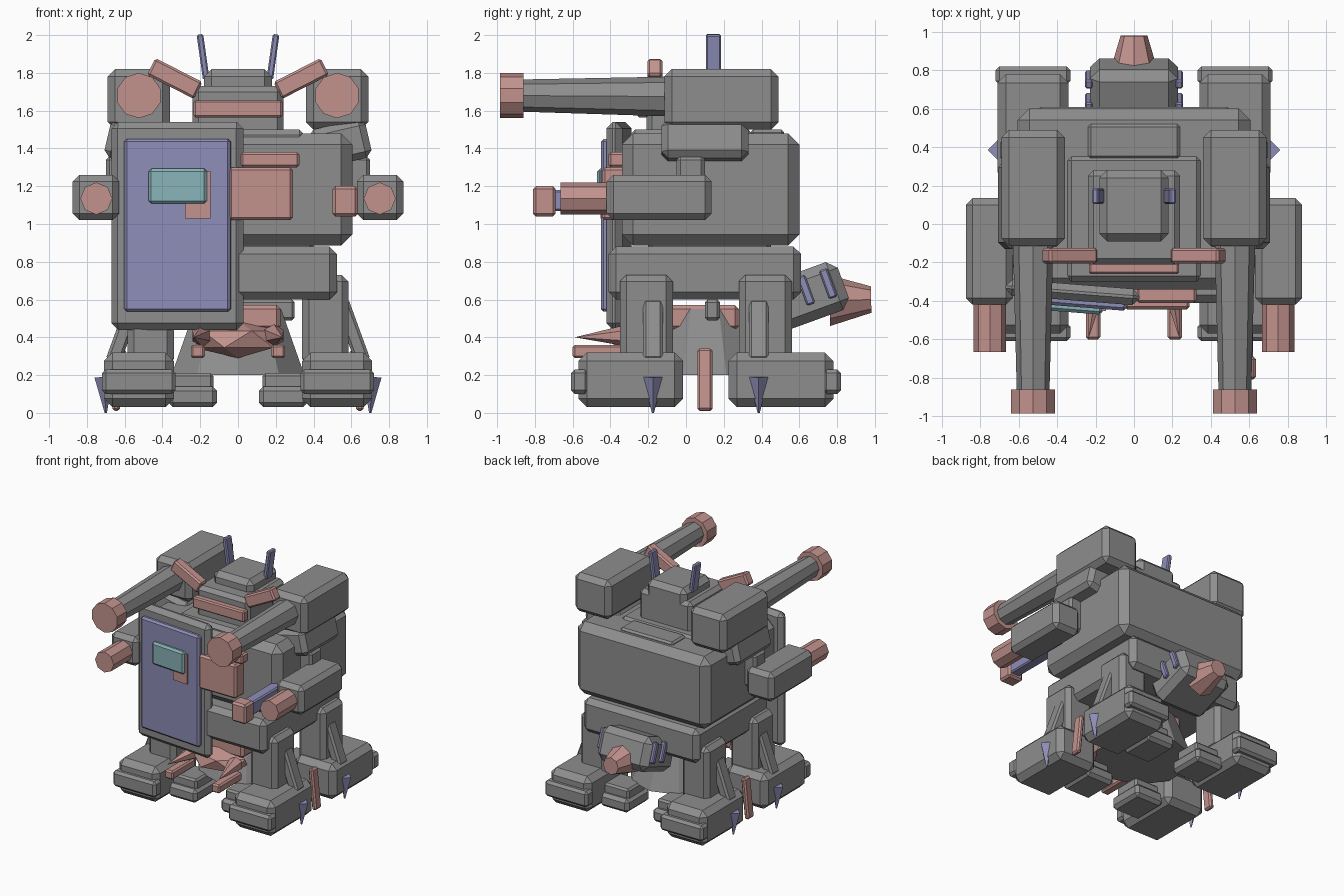
import bpy
from math import radians
from mathutils import Vector

default_cube = bpy.data.objects.get("Cube")
if default_cube:
    bpy.data.objects.remove(default_cube, do_unlink=True)


def material(name, red, green, blue):
    mat = bpy.data.materials.new(name)
    mat.use_nodes = True
    colour = (red, green, blue, 1)
    mat.diffuse_color = colour
    mat.node_tree.nodes["Principled BSDF"].inputs["Base Color"].default_value = colour
    return mat


GREY = material("armour grey", .27, .27, .27)
PINK = material("dusty pink", .54, .29, .27)
BLUE = material("slate blue", .27, .27, .48)
CYAN = material("pale cyan", .25, .45, .48)


def finish(obj, name, mat, bevel=0.0):
    obj.name = name
    obj.data.materials.append(mat)
    if bevel:
        modifier = obj.modifiers.new("chamfer", "BEVEL")
        modifier.width = bevel
        modifier.segments = 1
    return obj


def box(name, mat, centre, size, bevel=.02, tilt=(0, 0, 0)):
    """Chamfered box, tilted in degrees about its centre."""
    rotation = [radians(angle) for angle in tilt]
    bpy.ops.mesh.primitive_cube_add(size=1, location=centre, rotation=rotation)
    obj = bpy.context.object
    for vertex in obj.data.vertices:
        vertex.co = vertex.co * Vector(size)
    return finish(obj, name, mat, bevel)


def block(name, mat, xs, ys, zs, bevel=.02):
    """Chamfered box given by its limits on each axis."""
    limits = (xs, ys, zs)
    return box(name, mat, [(low + high) / 2 for low, high in limits],
               [abs(high - low) for low, high in limits], bevel)


def tube(name, mat, start, end, start_radius, end_radius, sides):
    """Tapered prism running from start to end."""
    start, end = Vector(start), Vector(end)
    axis = end - start
    bpy.ops.mesh.primitive_cone_add(
        vertices=sides, radius1=start_radius, radius2=end_radius, depth=axis.length,
        location=(start + end) / 2, rotation=axis.to_track_quat("Z", "Y").to_euler())
    return finish(bpy.context.object, name, mat)


# Trunk
block("torso", GREY, (-.605, .605), (-.34, .6), (.885, 1.48), .06)
block("chest_plate", GREY, (-.355, .355), (-.3, .36), (1.2, 1.5), .03)
block("back_hatch", GREY, (-.24, .24), (.34, .52), (1.4, 1.5), .015)
block("hips", GREY, (-.525, .525), (-.41, .61), (.6, .88), .04)
block("waist", GREY, (-.4, .4), (-.2, .45), (.8, .95), .02)

# Head
block("head_base", GREY, (-.24, .24), (-.21, .28), (1.46, 1.73), .03)
block("head_top", GREY, (-.18, .18), (-.09, .28), (1.65, 1.82), .04)
block("face_bar", PINK, (-.235, .235), (-.26, -.2), (1.565, 1.655), .01)

# Pelvis
tube("pelvis_skirt", GREY, (0, .1, .2), (0, .1, .55), .37, .24, 10)
block("pelvis_core", PINK, (-.225, .225), (-.26, .28), (.44, .57), .02)
block("pelvis_latch", GREY, (-.3, .3), (.1, .18), (.49, .6), .015)
bpy.ops.mesh.primitive_ico_sphere_add(subdivisions=1, radius=1, location=(0, -.24, .39))
bpy.context.object.scale = (.26, .17, .1)
finish(bpy.context.object, "pelvis_gem", PINK)

# Tail pod
tail_tilt = (20, 0, 0)
box("tail_pod", GREY, (0, .645, .62), (.46, .4, .27), .05, tail_tilt)
tube("tail_nozzle", PINK, (0, .76, .595), (0, .98, .6), .135, .07, 8)

# Shield, turned slightly inwards
shield_turn = (0, 0, -4.5)
box("shield", GREY, (-.32, -.355, .99), (.7, .085, 1.1), .035, shield_turn)
box("shield_panel", BLUE, (-.32, -.405, .993), (.565, .05, .915), .015, shield_turn)
box("shield_badge_low", PINK, (-.213, -.433, 1.155), (.135, .03, .25), 0, shield_turn)
box("shield_badge", CYAN, (-.318, -.43, 1.2), (.31, .06, .185), .015, shield_turn)

# Front gear
block("chest_pack", PINK, (-.05, .29), (-.445, -.28), (1.02, 1.3), .015)
block("chest_pack_lid", PINK, (.015, .325), (-.41, -.32), (1.3, 1.38), .012)
block("rifle_bar", BLUE, (.53, .62), (-.7, -.1), (1.07, 1.18), .01)
block("rifle_muzzle", PINK, (.5, .635), (-.81, -.69), (1.04, 1.2), .015)

for side, label in ((-1, "right"), (1, "left")):

    def spread(inner, outer):
        return sorted((side * inner, side * outer))

    # Head fins
    box(f"{label}_crest", PINK, (side * .335, -.165, 1.77), (.28, .08, .1),
        .012, (0, -side * 27, 0))
    box(f"{label}_antenna", BLUE, (side * .185, .145, 1.885), (.035, .08, .24),
        .008, (0, side * 8, 0))

    # Shoulder cannon
    block(f"{label}_cannon_pod", GREY, spread(.36, .69), (-.115, .49), (1.5, 1.82), .04)
    tube(f"{label}_cannon_barrel", GREY, (side * .525, -.1, 1.675),
         (side * .525, -.88, 1.68), .105, .085, 8)
    tube(f"{label}_cannon_muzzle", PINK, (side * .525, -.86, 1.68),
         (side * .525, -.985, 1.68), .12, .12, 10)

    # Arm
    box(f"{label}_upper_arm", GREY, (side * .54, .1, 1.425), (.31, .46, .21),
        .035, (0, -side * 13, 0))
    block(f"{label}_forearm", GREY, spread(.63, .875), (-.42, .135), (1.02, 1.26), .035)
    block(f"{label}_elbow", GREY, spread(.5, .7), (-.05, .1), (1.08, 1.36), .02)
    tube(f"{label}_arm_barrel", PINK, (side * .75, -.4, 1.135),
         (side * .75, -.665, 1.135), .085, .085, 8)

    # Pelvis claws
    tube(f"{label}_claw", PINK, (side * .19, -.3, .41), (side * .235, -.59, .4), .06, 0, 6)
    block(f"{label}_claw_guard", PINK, spread(.175, .25), (-.6, -.3), (.29, .36), .012)

    # Tail plates
    for position, y in (("front", .635), ("rear", .752)):
        box(f"{label}_{position}_tail_plate", BLUE, (side * .235, y, .685 - (.752 - y) * .3),
            (.04, .045, .16), .008, tail_tilt)

    # Side strut between the feet
    box(f"{label}_side_strut", PINK, (side * .63, .1, .175), (.04, .08, .33),
        .012, (0, -side * 6, 0))

    # Front and rear legs are mirrored about the hip centre
    for facing, position in ((-1, "front"), (1, "rear")):
        part = f"{label}_{position}"

        def along(near, far):
            return sorted((.105 + facing * near, .105 + facing * far))

        block(f"{part}_leg", GREY, spread(.34, .585), along(.175, .455), (.25, .73), .035)
        box(f"{part}_leg_brace", GREY, (side * .605, .105 + facing * .28, .43),
            (.08, .105, .34), .015, (0, -side * 20, 0))
        block(f"{part}_foot", GREY, spread(.34, .71), along(.12, .675), (.03, .32), .045)
        block(f"{part}_toe_cap", GREY, spread(.33, .72), along(.62, .715), (.1, .23), .02)
        block(f"{part}_inner_foot", GREY, spread(.11, .37), along(.2, .5), (.03, .14), .025)
        block(f"{part}_inner_ankle", GREY, spread(.13, .37), along(.24, .46), (.12, .21), .015)
        tube(f"{part}_foot_spike", BLUE, (side * .71, .105 + facing * .28, .19),
             (side * .7, .105 + facing * .28, 0), .05, .006, 4)
